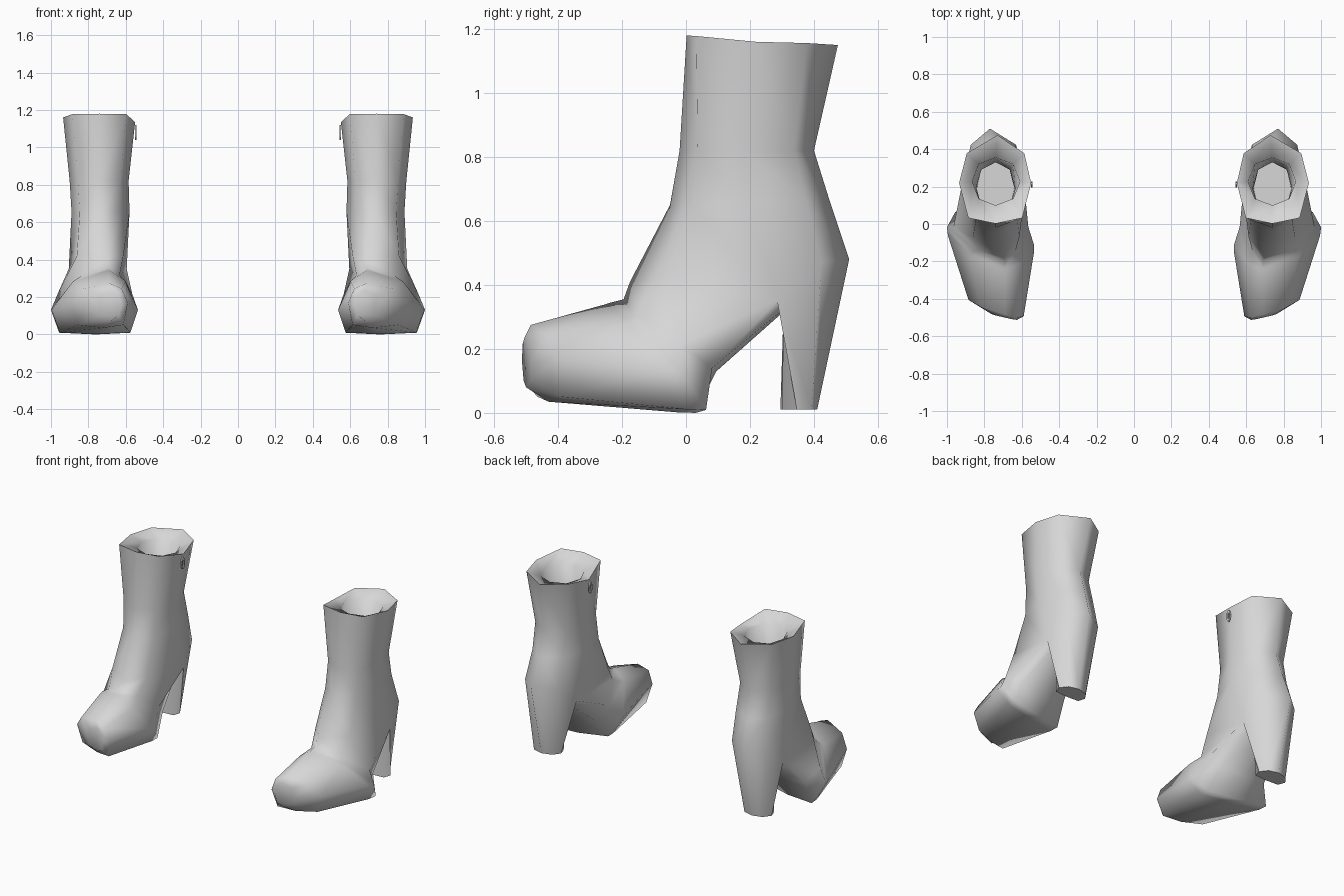
import bpy, bmesh, math
from mathutils import Vector

if "Cube" in bpy.data.objects:
    bpy.data.objects.remove(bpy.data.objects["Cube"])

grey = bpy.data.materials.new("grey_leather")
grey.diffuse_color = (0.68, 0.68, 0.68, 1)
grey.use_nodes = True
grey.node_tree.nodes["Principled BSDF"].inputs["Base Color"].default_value = grey.diffuse_color


def ring(front, back, x_in, x_out, t=0.5, df=0.72, db=0.72, ef=0.28, eb=0.72, yaw=0.0):
    """Eight points from front, round the outer side, to back and the inner side.
    front / back are (x, y, z); t places the sides between them."""
    f, b = Vector(front), Vector(back)

    def pt(s, side, width):
        p = f.lerp(b, s)
        edge = x_out if side > 0 else x_in
        dx = (edge - p.x) * width
        return p + Vector((dx, yaw * dx, 0))

    fd, bd = t * ef, t + (1 - t) * eb
    return [f, pt(fd, 1, df), pt(t, 1, 1), pt(bd, 1, db),
            b, pt(bd, -1, db), pt(t, -1, 1), pt(fd, -1, df)]


def loft(bm, a, b):
    n = len(a)
    for i in range(n):
        bm.faces.new((a[i], a[(i + 1) % n], b[(i + 1) % n], b[i]))


def chain(bm, start, rings, cap=True):
    for r in rings:
        new = [bm.verts.new(p) for p in r]
        loft(bm, start, new)
        start = new
    if cap:
        bm.faces.new(start)
    return start


def finish(name, bm, angle):
    bmesh.ops.recalc_face_normals(bm, faces=bm.faces)
    me = bpy.data.meshes.new(name)
    bm.to_mesh(me)
    bm.free()
    me.materials.append(grey)
    ob = bpy.data.objects.new(name, me)
    bpy.context.collection.objects.link(ob)
    bpy.context.view_layer.objects.active = ob
    ob.select_set(True)
    bpy.ops.object.shade_smooth_by_angle(angle=math.radians(angle))
    ob.select_set(False)
    # second boot of the pair
    m = ob.modifiers.new("pair", 'MIRROR')
    m.use_mirror_merge = False
    return ob


bm = bmesh.new()
# shaft: rim, ankle, instep, heel bulge
rim = [bm.verts.new(p) for p in ring((0.74, 0.002, 1.18), (0.73, 0.475, 1.15), 0.55, 0.935,
                                     t=0.46, df=0.75, db=0.8, ef=0.14, eb=0.62)]
rim[2].co.z, rim[6].co.z = 1.16, 1.135
bulge = chain(bm, rim, [
    ring((0.74, -0.02, 0.82), (0.75, 0.40, 0.82), 0.585, 0.90, t=0.48),
    ring((0.73, -0.05, 0.65), (0.755, 0.45, 0.66), 0.58, 0.89, t=0.48),
    ring((0.70, -0.175, 0.41), (0.77, 0.51, 0.48), 0.575, 0.92, t=0.55, db=0.7, eb=0.72),
], cap=False)
f, fo, o, bo, b, bi, i, fi = bulge
# sides dip to the point where foot and heel part
o.co, i.co = (0.905, 0.285, 0.35), (0.595, 0.285, 0.35)

# opening: sloped lip and deep hollow inside
chain(bm, rim, [
    ring((0.74, 0.10, 1.13), (0.74, 0.355, 1.12), 0.61, 0.865),
    ring((0.74, 0.05, 0.75), (0.74, 0.33, 0.75), 0.635, 0.845),
    ring((0.73, 0.02, 0.50), (0.75, 0.36, 0.50), 0.64, 0.84),
])

# underside edge between foot and heel
crotch = [bm.verts.new(p) for p in ((0.85, 0.305, 0.325), (0.75, 0.315, 0.325), (0.65, 0.305, 0.325))]

# foot: arch, ball and toe
chain(bm, [f, fo, o, *crotch, i, fi], [
    ring((0.69, -0.195, 0.355), (0.76, 0.095, 0.13), 0.565, 0.965, t=0.62, df=0.5, db=0.8, eb=0.88),
    ring((0.69, -0.235, 0.345), (0.76, 0.03, 0.0), 0.535, 1.0, t=0.62, df=0.6, db=0.82, eb=0.93, yaw=0.2),
    ring((0.69, -0.25, 0.34), (0.76, -0.03, 0.002), 0.535, 0.995, t=0.62, df=0.6, db=0.82, eb=0.93, yaw=0.2),
    ring((0.69, -0.485, 0.275), (0.72, -0.43, 0.035), 0.59, 0.885, t=0.45, df=0.7, db=0.82, eb=0.88, yaw=0.3),
    ring((0.67, -0.505, 0.235), (0.67, -0.50, 0.08), 0.625, 0.76, t=0.5, yaw=0.22),
])

# heel
h = ring((0.755, 0.295, 0.01), (0.765, 0.41, 0.01), 0.665, 0.865, t=0.45, df=0.85, db=0.65, ef=0.1)
chain(bm, [o, bo, b, bi, i, *reversed(crotch)], [[*h[2:], *h[:2]]])
finish("boot", bm, 72)

# zip pull: small open loop hanging on the inner side
bm = bmesh.new()
loops = []
for x in (0.543, 0.552):
    for s in (1.0, 0.5):
        loops.append([bm.verts.new((x, 0.21 + 0.016 * s * math.cos(k * math.pi / 4),
                                    1.08 + 0.04 * s * math.sin(k * math.pi / 4))) for k in range(8)])
for a, c in ((0, 1), (1, 3), (3, 2), (2, 0)):
    loft(bm, loops[a], loops[c])
finish("zip_pull", bm, 30)
